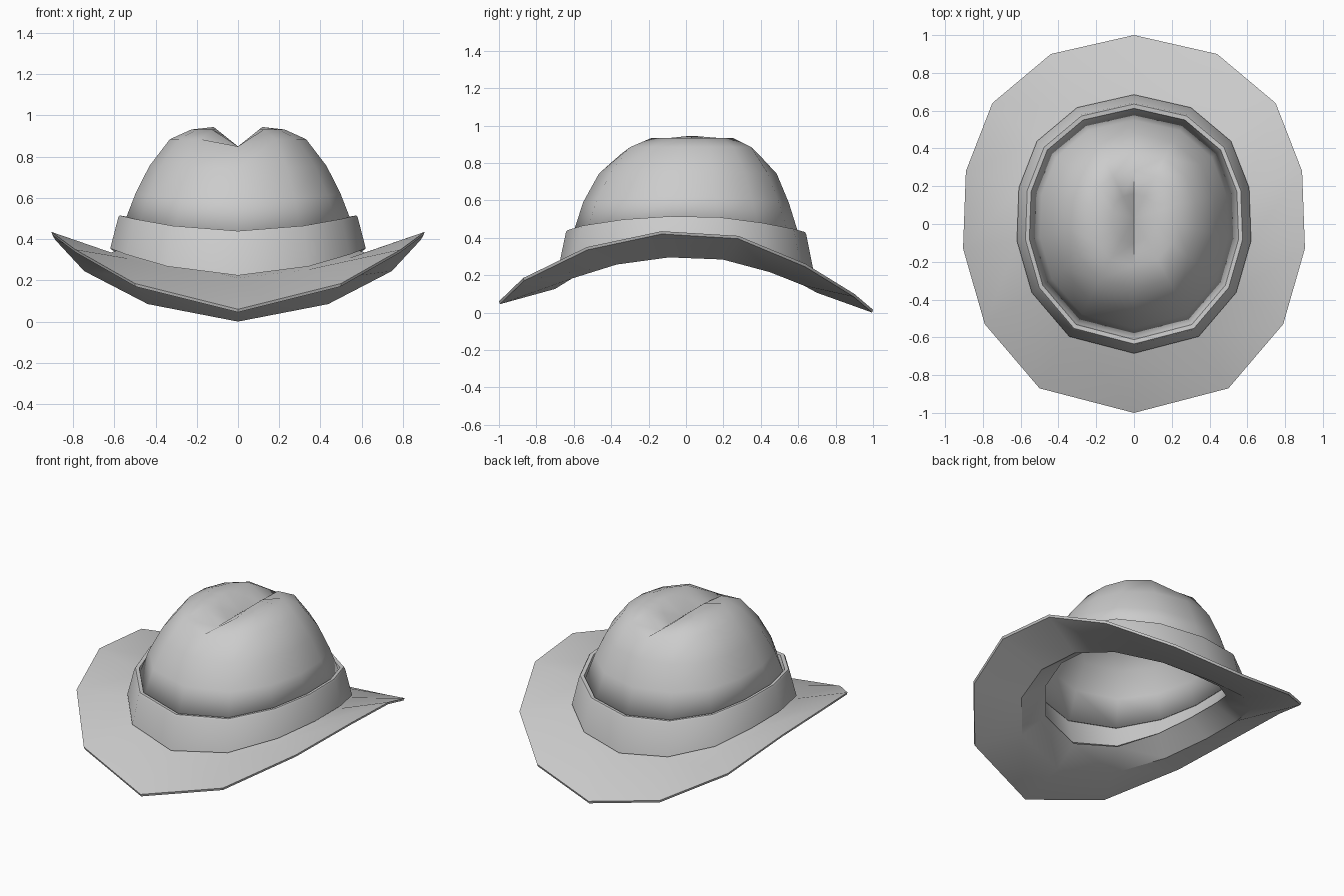
import bpy
import bmesh
import math

if "Cube" in bpy.data.objects:
    bpy.data.objects.remove(bpy.data.objects["Cube"])

# Half outline of the brim, front to back: x, y and how far it dips below the side
HALF = [(0, -1, .375), (.5, -.87, .25), (.79, -.53, .085), (.905, -.13, 0),
        (.89, .28, .025), (.75, .64, .175), (.44, .9, .335), (0, 1, .42)]
OUTLINE = HALF + [(-x, y, d) for x, y, d in HALF[-2:0:-1]]

felt = bpy.data.materials.new("grey_felt")
felt.use_nodes = True
felt.diffuse_color = (.6, .6, .6, 1)
bsdf = felt.node_tree.nodes["Principled BSDF"]
bsdf.inputs["Base Color"].default_value = (.6, .6, .6, 1)
bsdf.inputs["Roughness"].default_value = .8


def ring(bm, scale, height, dip, shift=0, crease=False):
    """Scaled copy of the outline; dip sets how much it follows the brim curve."""
    verts = []
    for x, y, d in OUTLINE:
        px, z = x * scale, height - dip * d
        if crease:
            z = min(z, .85 + .8 * abs(px))
        verts.append(bm.verts.new((px, y * scale + shift, z)))
    return verts


def bridge(bm, a, b):
    n = len(a)
    for i in range(n):
        j = (i + 1) % n
        bm.faces.new((a[i], a[j], b[j], b[i]))


def finish(bm, name, angle):
    bmesh.ops.recalc_face_normals(bm, faces=bm.faces)
    mesh = bpy.data.meshes.new(name)
    bm.to_mesh(mesh)
    bm.free()
    mesh.materials.append(felt)
    obj = bpy.data.objects.new(name, mesh)
    bpy.context.collection.objects.link(obj)
    bpy.ops.object.select_all(action='DESELECT')
    obj.select_set(True)
    bpy.context.view_layer.objects.active = obj
    bpy.ops.object.shade_smooth_by_angle(angle=math.radians(angle))
    return obj


def closed_loop(name, profile):
    """Loft a closed cross-section (scale, height, dip) around the outline."""
    bm = bmesh.new()
    rings = [ring(bm, *p) for p in profile]
    for i, r in enumerate(rings):
        bridge(bm, r, rings[(i + 1) % len(rings)])
    return finish(bm, name, 35)


# Curved brim, thin at the rim and thick at the head opening
closed_loop("brim", [(1, .435, 1), (.995, .42, 1), (.7, .295, .45),
                     (.55, .38, .4), (.68, .335, .33)])

# Band around the base of the crown
closed_loop("hat_band", [(.685, .355, .35), (.642, .505, .2), (.635, .515, .2),
                         (.612, .512, .2), (.56, .385, .38)])

# Crown with a pinched valley along the top
bm = bmesh.new()
layers = [(.608, .485, .2, 0), (.55, .62, .08, 0), (.475, .755, .03, .01),
          (.365, .885, 0, .02), (.25, .932, 0, .03), (.13, .948, 0, .03)]
rings = [ring(bm, s, h, d, sh, True) for s, h, d, sh in layers]
for low, high in zip(rings, rings[1:]):
    bridge(bm, low, high)
top = bm.verts.new((0, .03, .85))
for i, v in enumerate(rings[-1]):
    bm.faces.new((v, rings[-1][(i + 1) % len(OUTLINE)], top))
crown = finish(bm, "crown", 50)

# Give the crown a hollow, thick wall
if crown.data.polygons[0].normal.dot(crown.data.polygons[0].center) < 0:
    crown.data.flip_normals()
wall = crown.modifiers.new("wall", 'SOLIDIFY')
wall.thickness = .02
wall.offset = -1
